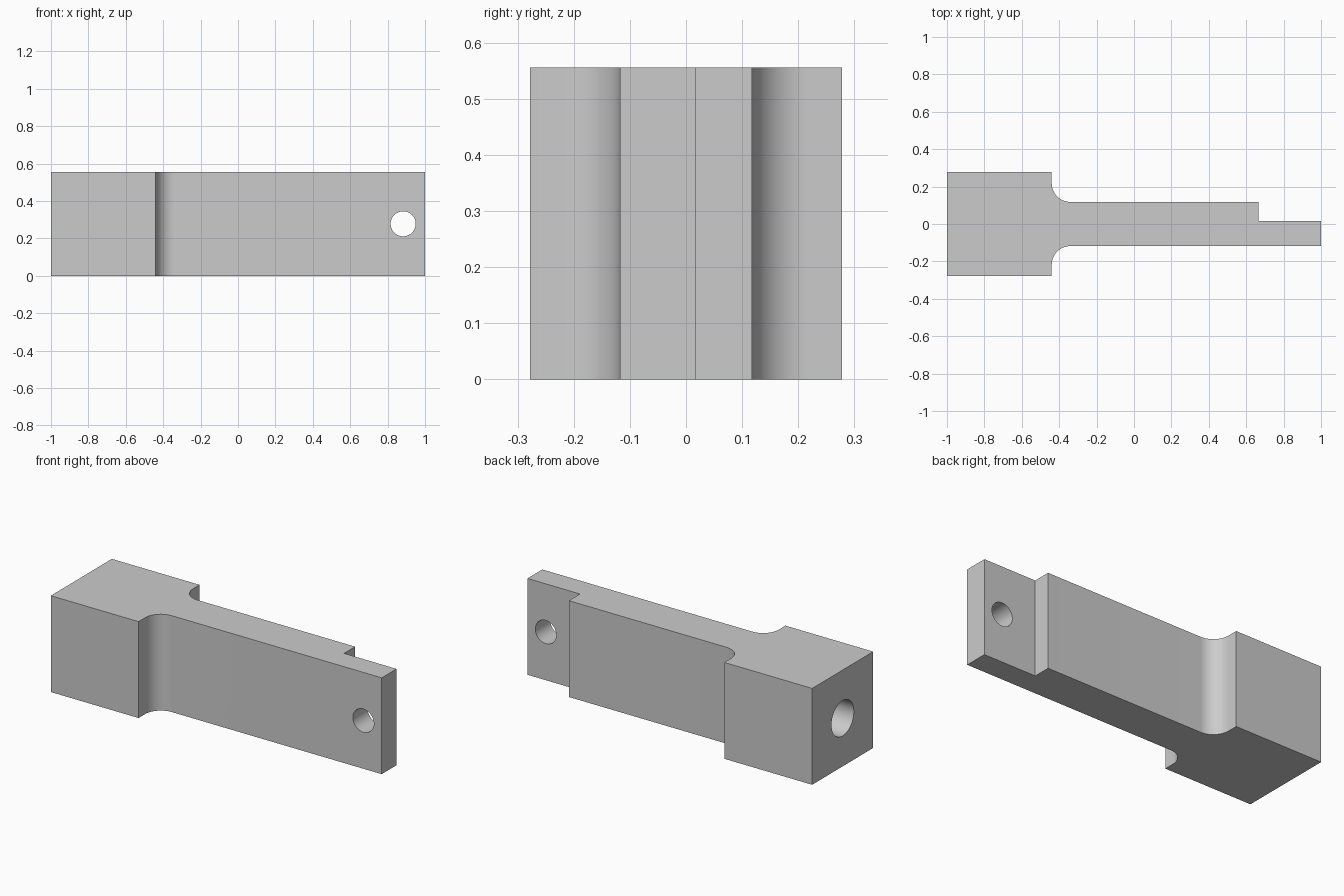
import bpy, bmesh, math
from mathutils import Matrix

if "Cube" in bpy.data.objects:
    bpy.data.objects.remove(bpy.data.objects["Cube"])

H = 0.556          # overall height
BLOCK, BAR = 0.278, 0.118   # half widths
SHOULDER, R = -0.44, 0.1    # shoulder position and fillet radius

grey = bpy.data.materials.new("plain_grey")
grey.diffuse_color = (0.6, 0.6, 0.6, 1)
grey.use_nodes = True
grey.node_tree.nodes["Principled BSDF"].inputs["Base Color"].default_value = grey.diffuse_color


def fillet(n=16):
    """Quarter arc from the shoulder down to the bar, on the +y side."""
    cx, cy = SHOULDER + R, BAR + R
    return [(cx + R * math.cos(a), cy + R * math.sin(a))
            for a in (math.pi + i * math.pi / 2 / n for i in range(n + 1))]


def cutter(name, radius, length, matrix):
    """Hidden cylinder used to drill a hole."""
    bm = bmesh.new()
    bmesh.ops.create_cone(bm, cap_ends=True, segments=48, radius1=radius,
                          radius2=radius, depth=length, matrix=matrix)
    mesh = bpy.data.meshes.new(name)
    bm.to_mesh(mesh)
    bm.free()
    mesh.materials.append(grey)
    ob = bpy.data.objects.new(name, mesh)
    bpy.context.collection.objects.link(ob)
    ob.hide_render = True
    ob.hide_set(True)
    return ob


# Plan outline: square block, filleted neck, bar with stepped tongue
arc = fillet()
outline = [(-1, BLOCK), (-1, -BLOCK), (SHOULDER, -BLOCK)]
outline += [(x, -y) for x, y in arc]
outline += [(1, -BAR), (1, 0.017), (0.665, 0.017), (0.665, BAR)]
outline += arc[::-1] + [(SHOULDER, BLOCK)]

bm = bmesh.new()
base = bm.faces.new([bm.verts.new((x, y, 0)) for x, y in outline])
top = bmesh.ops.extrude_face_region(bm, geom=[base])["geom"]
bmesh.ops.translate(bm, vec=(0, 0, H),
                    verts=[v for v in top if isinstance(v, bmesh.types.BMVert)])
bmesh.ops.recalc_face_normals(bm, faces=bm.faces)
mesh = bpy.data.meshes.new("stepped_arm")
bm.to_mesh(mesh)
bm.free()
mesh.materials.append(grey)
arm = bpy.data.objects.new("stepped_arm", mesh)
bpy.context.collection.objects.link(arm)

# Through hole in the tongue, blind hole in the block end
drills = [
    cutter("tongue_hole_cutter", 0.067, 0.6,
           Matrix.Translation((0.883, 0, H / 2)) @ Matrix.Rotation(math.pi / 2, 4, 'X')),
    cutter("end_hole_cutter", 0.102, 0.9,
           Matrix.Translation((-1, 0, H / 2)) @ Matrix.Rotation(math.pi / 2, 4, 'Y')),
]
bpy.context.view_layer.objects.active = arm
arm.select_set(True)
for d in drills:
    m = arm.modifiers.new(d.name, 'BOOLEAN')
    m.operation, m.solver, m.object = 'DIFFERENCE', 'EXACT', d
    bpy.ops.object.modifier_apply(modifier=m.name)
    bpy.data.objects.remove(d)

bpy.ops.object.shade_smooth_by_angle(angle=math.radians(30))
